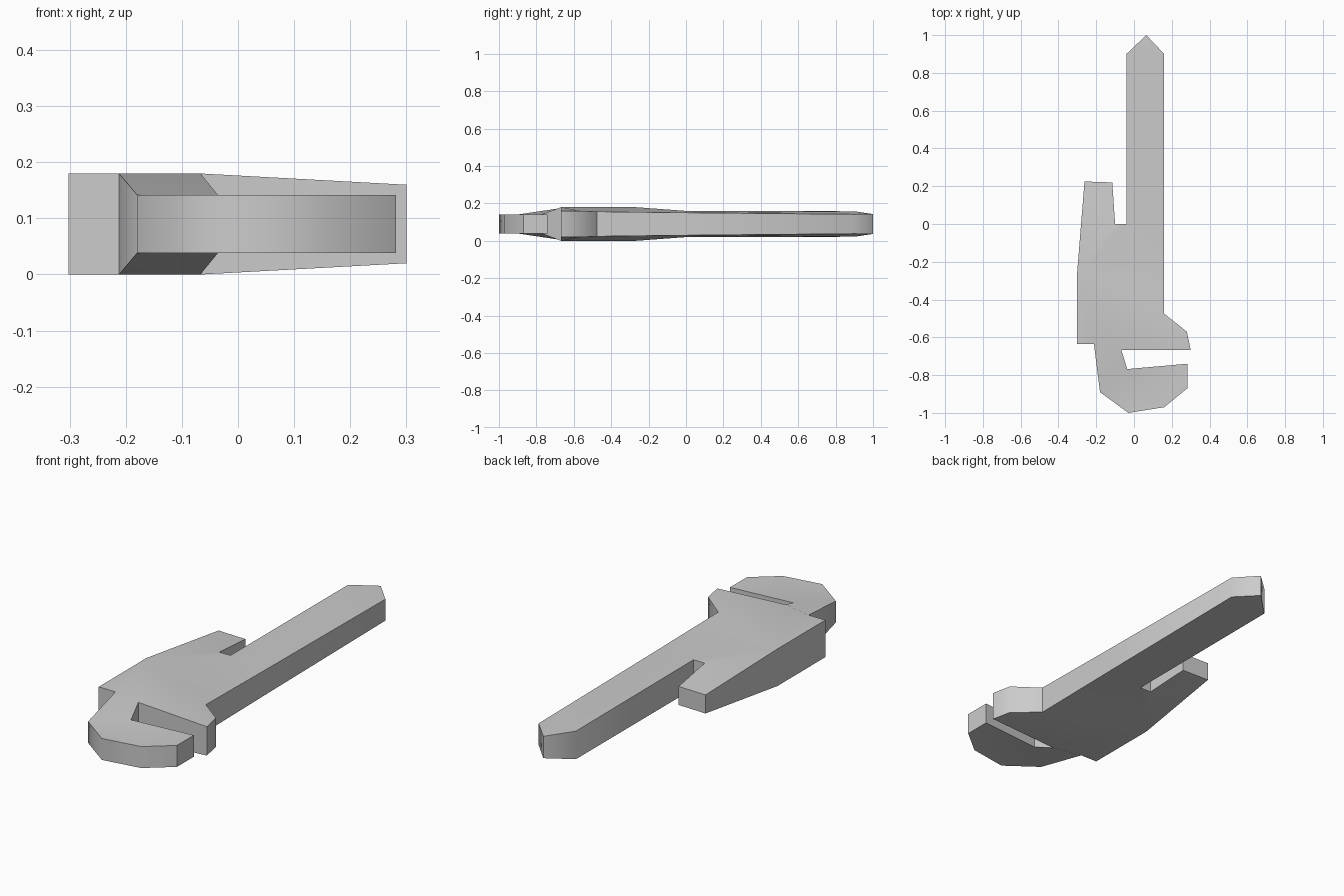
import bpy
import bmesh
import math

cube = bpy.data.objects.get("Cube")
if cube:
    bpy.data.objects.remove(cube, do_unlink=True)

MID_HEIGHT = 0.09

# Outline of the wrench, run in order: (x, y, half thickness)
HANDLE_LEFT = [(.065, 1, .053), (-.04, .9, .068), (-.04, 0, .07)]
PRONG = [(-.1, 0, .07), (-.115, .22, .045), (-.262, .225, .045)]
HEAD_LEFT = [(-.302, -.27, .09), (-.302, -.635, .09), (-.212, -.636, .09)]
LOWER_JAW = [(-.18, -.89, .052), (-.03, -1, .052), (.16, -.97, .052),
             (.282, -.87, .052), (.282, -.74, .052), (-.036, -.768, .052)]
UPPER_JAW = [(-.067, -.667, .09), (.3, -.667, .07), (.28, -.57, .07)]
HANDLE_RIGHT = [(.16, -.475, .066), (.16, .02, .06), (.16, .9, .052)]

# Panels of the broad faces; each letter is a point of the outline in order
PANELS = {
    "handle": ["abu", "bctu", "cst"],
    "prong": ["defg", "cdg"],
    "head": ["cgs", "ghi", "gip", "gps", "pqr", "prs"],
    "lower_jaw": ["ijop", "jko", "klo", "lmno"],
}


def make_material(name, colour):
    material = bpy.data.materials.new(name)
    material.use_nodes = True
    material.diffuse_color = colour
    shader = material.node_tree.nodes["Principled BSDF"]
    shader.inputs["Base Color"].default_value = colour
    return material


def build_wrench(name, material):
    outline = (HANDLE_LEFT + PRONG + HEAD_LEFT + LOWER_JAW
               + UPPER_JAW + HANDLE_RIGHT)
    bm = bmesh.new()
    top = [bm.verts.new((x, y, MID_HEIGHT + h)) for x, y, h in outline]
    bottom = [bm.verts.new((x, y, MID_HEIGHT - h)) for x, y, h in outline]

    # Broad faces above and below
    for panels in PANELS.values():
        for panel in panels:
            corners = [ord(letter) - ord("a") for letter in panel]
            for layer in (top, bottom):
                bm.faces.new([layer[i] for i in corners])

    # Walls round the outline
    for i in range(len(outline)):
        bm.faces.new((top[i - 1], top[i], bottom[i], bottom[i - 1]))

    bmesh.ops.recalc_face_normals(bm, faces=bm.faces[:])
    mesh = bpy.data.meshes.new(name)
    bm.to_mesh(mesh)
    bm.free()
    mesh.materials.append(material)
    wrench = bpy.data.objects.new(name, mesh)
    bpy.context.collection.objects.link(wrench)

    # Soft shading on the rounded jaw and handle end, sharp rims
    bpy.ops.object.select_all(action="DESELECT")
    wrench.select_set(True)
    bpy.context.view_layer.objects.active = wrench
    bpy.ops.object.shade_smooth_by_angle(angle=math.radians(48))
    return wrench


steel = make_material("steel_grey", (.6, .6, .6, 1))
build_wrench("wrench", steel)
